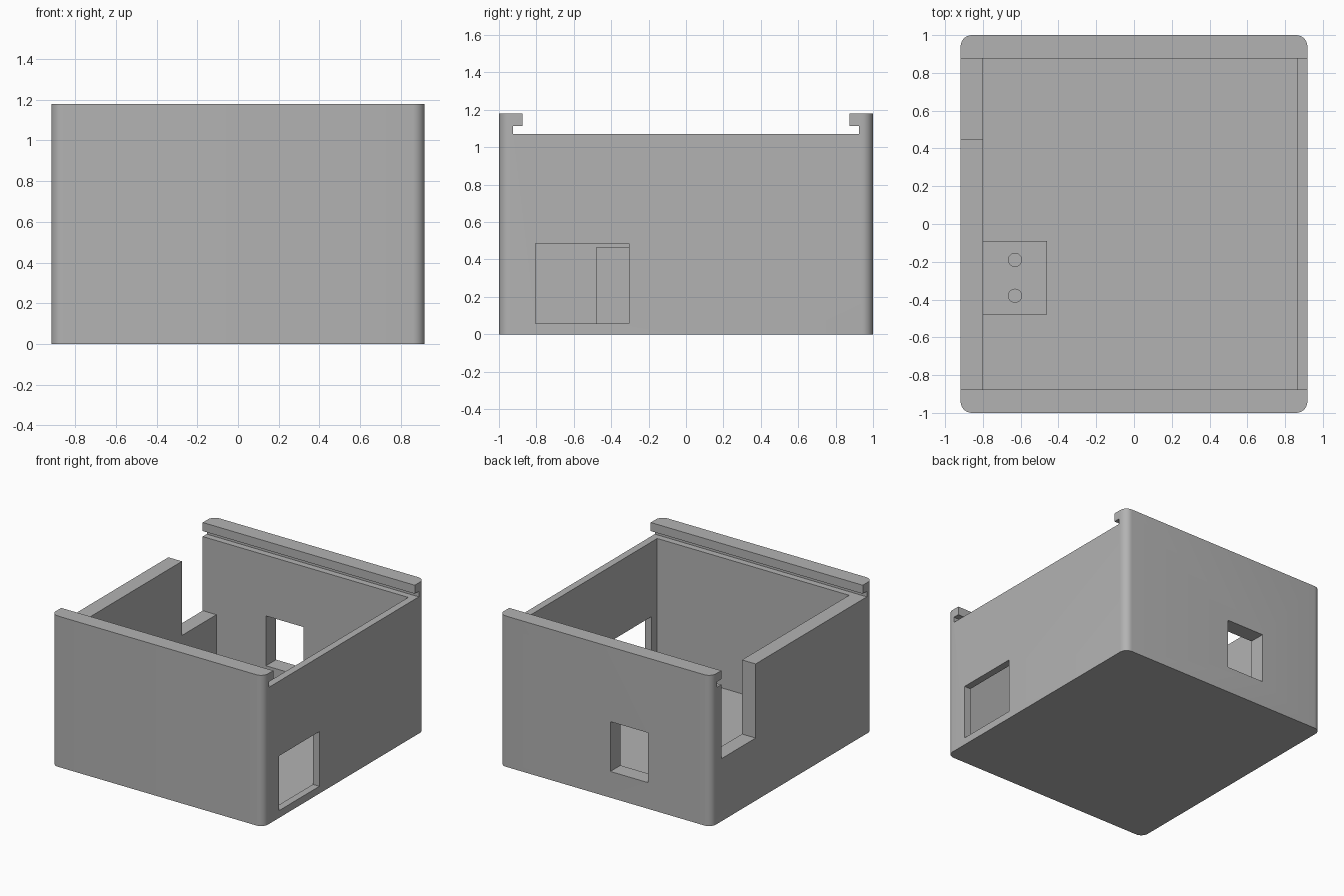
import bpy, bmesh, math

cube = bpy.data.objects.get("Cube")
if cube:
    bpy.data.objects.remove(cube, do_unlink=True)

grey = bpy.data.materials.new("plain grey")
grey.use_nodes = True
grey.diffuse_color = (0.45, 0.45, 0.45, 1)
grey.node_tree.nodes["Principled BSDF"].inputs["Base Color"].default_value = grey.diffuse_color

HALF_X, HALF_Y, HEIGHT = 0.918, 1.0, 1.18
RIM, FLOOR = 1.07, 0.05          # side wall top and cavity floor
IN_LEFT, IN_RIGHT, IN_Y = 0.862, -0.8, 0.875


def prism(name, points, direction):
    """Extrude a closed polygon along a direction."""
    bm = bmesh.new()
    face = bm.faces.new([bm.verts.new(p) for p in points])
    ext = bmesh.ops.extrude_face_region(bm, geom=[face])
    moved = [v for v in ext["geom"] if isinstance(v, bmesh.types.BMVert)]
    bmesh.ops.translate(bm, verts=moved, vec=direction)
    bmesh.ops.recalc_face_normals(bm, faces=bm.faces)
    mesh = bpy.data.meshes.new(name)
    bm.to_mesh(mesh)
    bm.free()
    obj = bpy.data.objects.new(name, mesh)
    bpy.context.collection.objects.link(obj)
    mesh.materials.append(grey)
    return obj


def box(name, x0, x1, y0, y1, z0, z1):
    corners = [(x0, y0, z0), (x1, y0, z0), (x1, y1, z0), (x0, y1, z0)]
    return prism(name, corners, (0, 0, z1 - z0))


def ring(cx, cy, z, radius, start, end, steps):
    angles = [math.radians(start + (end - start) * i / steps) for i in range(steps + 1)]
    return [(cx + radius * math.cos(a), cy + radius * math.sin(a), z) for a in angles]


def activate(obj):
    bpy.ops.object.select_all(action="DESELECT")
    obj.select_set(True)
    bpy.context.view_layer.objects.active = obj


def cut(obj, cutter):
    """Subtract the cutter from the object and discard it."""
    cutter.hide_render = True
    activate(obj)
    mod = obj.modifiers.new("cut", "BOOLEAN")
    mod.operation, mod.solver, mod.object = "DIFFERENCE", "EXACT", cutter
    bpy.ops.object.modifier_apply(modifier=mod.name)
    bpy.data.objects.remove(cutter, do_unlink=True)


# Outer shell with rounded upright corners
R = 0.06
outline = []
for i, (sx, sy) in enumerate([(1, 1), (-1, 1), (-1, -1), (1, -1)]):
    outline += ring(sx * (HALF_X - R), sy * (HALF_Y - R), 0, R, 90 * i, 90 * i + 90, 8)
case = prism("case_body", outline, (0, 0, HEIGHT))

# Sliding lid channel, leaving a hooked rail at front and back
half = [(IN_Y, 1.4), (IN_Y, 1.113), (0.925, 1.113), (0.925, RIM)]
profile = half + [(-y, z) for y, z in reversed(half)]
cut(case, prism("lid_channel", [(-1.2, y, z) for y, z in profile], (2.4, 0, 0)))

# Cavity, right wall notch, left wall port, back wall port
cut(case, box("cavity", IN_RIGHT, IN_LEFT, -IN_Y, IN_Y, FLOOR, 1.09))
cut(case, box("notch", -1.1, -0.7, 0.45, IN_Y, 0.49, 1.09))
cut(case, box("left_port", 0.8, 1.1, -0.805, -0.305, 0.057, 0.485))
cut(case, box("back_port", -0.37, -0.045, 0.8, 1.1, 0.205, 0.595))

# Mounting block against the right wall with two screw holes
block = box("mounting_block", IN_RIGHT - 0.01, -0.46, -0.48, -0.09, FLOOR - 0.01, 0.465)
for y in (-0.19, -0.38):
    cut(block, prism("screw_hole", ring(-0.63, y, 0.2, 0.035, 0, 345, 23), (0, 0, 0.4)))

for part in (case, block):
    activate(part)
    bpy.ops.object.shade_smooth_by_angle(angle=math.radians(30))
